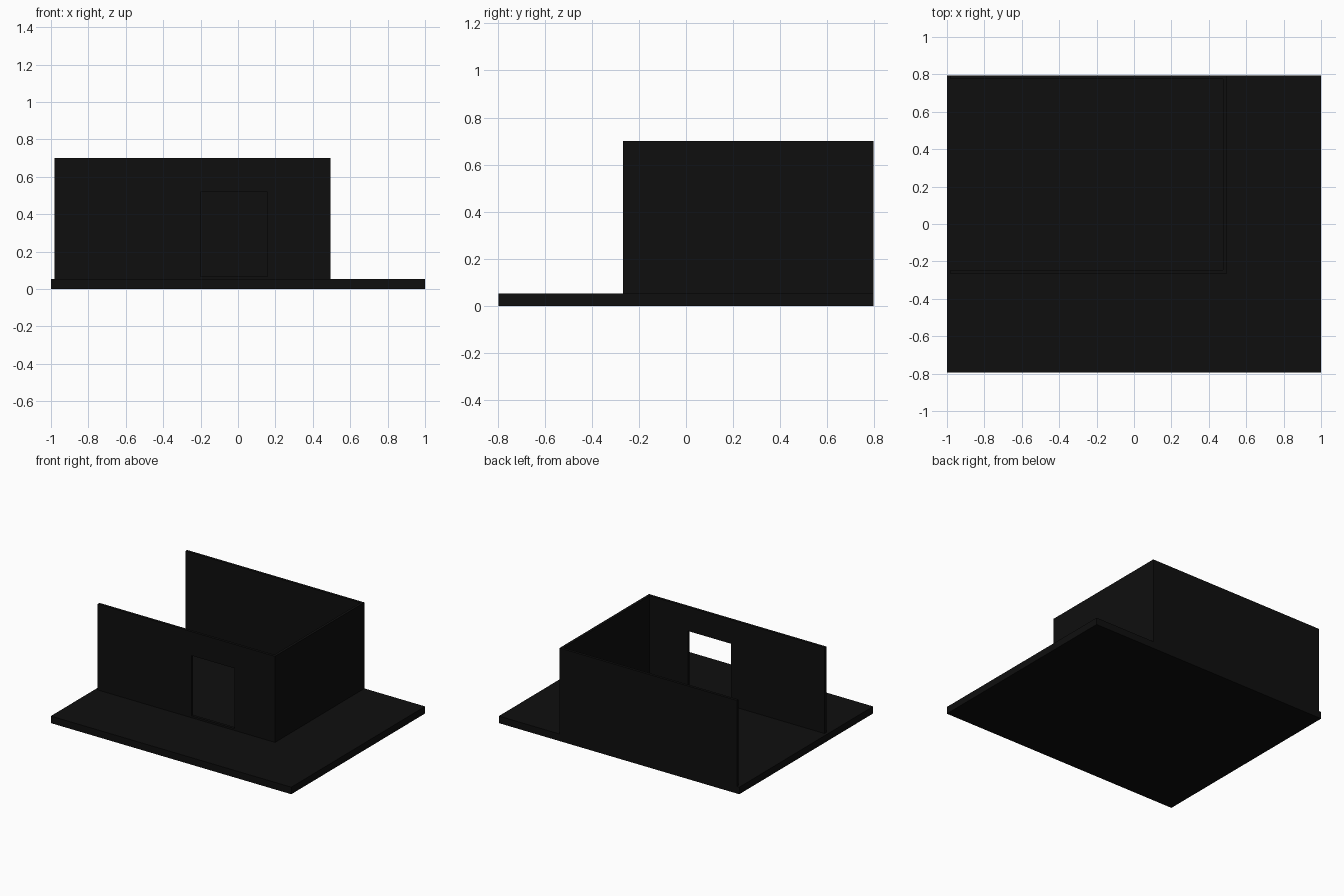
import bpy
import bmesh

cube = bpy.data.objects.get("Cube")
if cube:
    bpy.data.objects.remove(cube, do_unlink=True)

BLACK = (0.0045, 0.0045, 0.0045, 1.0)
mat = bpy.data.materials.new("matte black")
mat.use_nodes = True
mat.diffuse_color = BLACK
mat.node_tree.nodes["Principled BSDF"].inputs["Base Color"].default_value = BLACK


def prism(name, outline, z0, z1):
    """Extrude a flat outline of (x, y) points from z0 up to z1."""
    bm = bmesh.new()
    base = bm.faces.new([bm.verts.new((x, y, z0)) for x, y in outline])
    top = bmesh.ops.extrude_face_region(bm, geom=[base])["geom"]
    verts = [v for v in top if isinstance(v, bmesh.types.BMVert)]
    bmesh.ops.translate(bm, verts=verts, vec=(0, 0, z1 - z0))
    bmesh.ops.recalc_face_normals(bm, faces=bm.faces)
    mesh = bpy.data.meshes.new(name)
    bm.to_mesh(mesh)
    bm.free()
    mesh.materials.append(mat)
    obj = bpy.data.objects.new(name, mesh)
    bpy.context.collection.objects.link(obj)
    return obj


def rect(x0, x1, y0, y1):
    return [(x0, y0), (x1, y0), (x1, y1), (x0, y1)]


HALF_DEPTH = 0.795
FLOOR_TOP, WALL_TOP = 0.053, 0.70
OPEN_X, SIDE_X, FRONT_Y = -0.98, 0.495, -0.267
THICK = 0.02

# Floor slab
prism("floor_slab", rect(-1, 1, -HALF_DEPTH, HALF_DEPTH), 0, FLOOR_TOP)

# Three walls in one U-shaped plan, open on the -x end
inner_x, inner_front, inner_back = SIDE_X - THICK, FRONT_Y + THICK, HALF_DEPTH - THICK
plan = [
    (OPEN_X, FRONT_Y), (SIDE_X, FRONT_Y), (SIDE_X, HALF_DEPTH), (OPEN_X, HALF_DEPTH),
    (OPEN_X, inner_back), (inner_x, inner_back), (inner_x, inner_front), (OPEN_X, inner_front),
]
walls = prism("walls", plan, FLOOR_TOP, WALL_TOP)

# Doorway cut through the front wall, leaving a low sill
cutter = prism("doorway_cutter", rect(-0.2, 0.157, FRONT_Y - 0.1, FRONT_Y + 0.1), 0.067, 0.52)
cutter.hide_render = True
cutter.hide_viewport = False
cut = walls.modifiers.new("doorway", "BOOLEAN")
cut.operation = "DIFFERENCE"
cut.solver = "EXACT"
cut.object = cutter
bpy.context.view_layer.update()
evaluated = walls.evaluated_get(bpy.context.evaluated_depsgraph_get())
cut_mesh = bpy.data.meshes.new_from_object(evaluated)
walls.modifiers.clear()
walls.data = cut_mesh
bpy.data.objects.remove(cutter, do_unlink=True)
